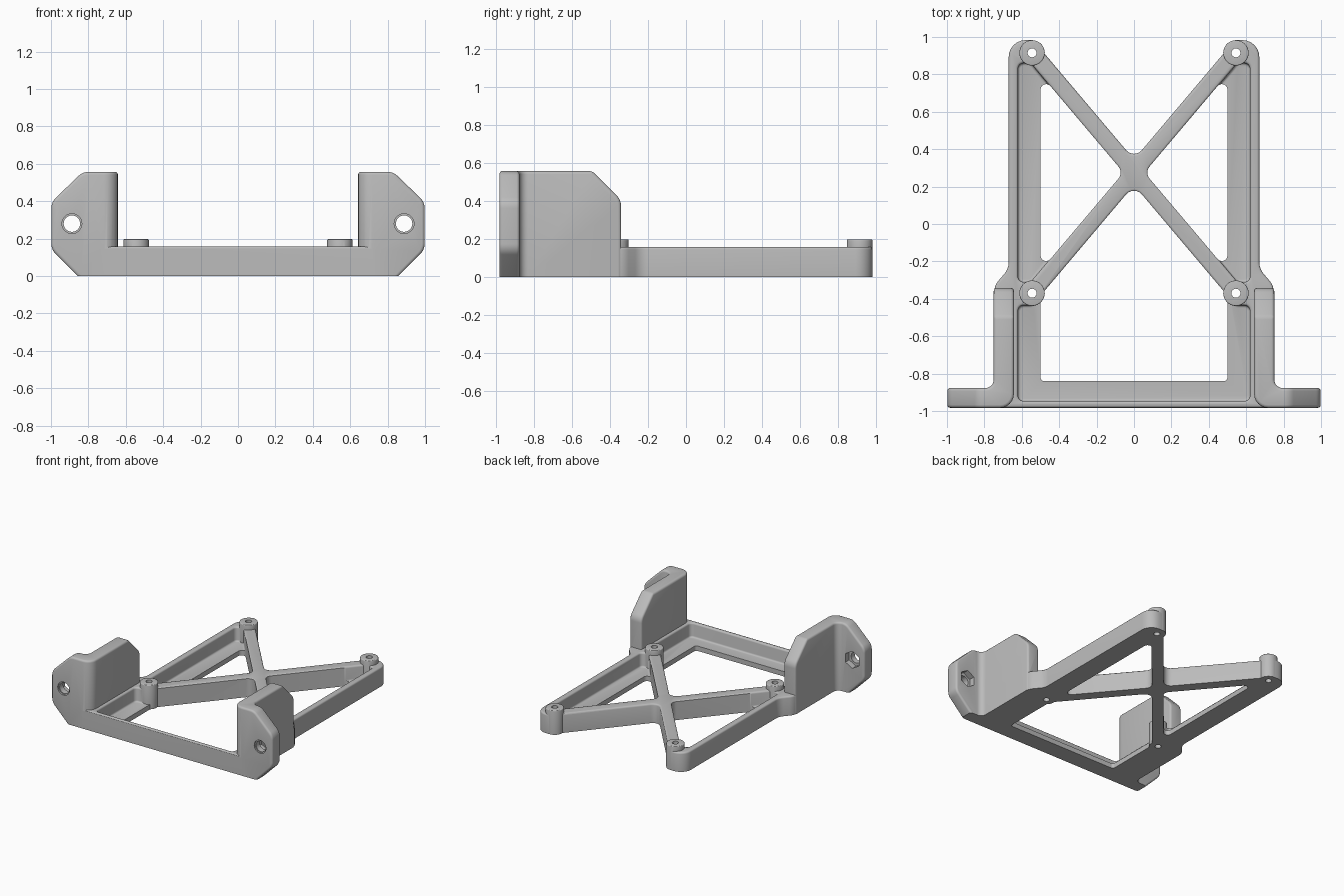
import bpy, bmesh, math
from mathutils import Vector

if "Cube" in bpy.data.objects:
    bpy.data.objects.remove(bpy.data.objects["Cube"], do_unlink=True)


def rounded(points, steps=6):
    """Turn (u, v[, radius]) corners into an outline with arcs."""
    out = []
    for i, p in enumerate(points):
        c = Vector(p[:2])
        if len(p) < 3:
            out.append(c)
            continue
        r = p[2]
        a = (Vector(points[i - 1][:2]) - c).normalized()
        b = (Vector(points[(i + 1) % len(points)][:2]) - c).normalized()
        half = a.angle(b) / 2
        t = r / math.tan(half)
        mid = c + (a + b).normalized() * r / math.sin(half)
        start = (c + a * t - mid).normalized()
        end = (c + b * t - mid).normalized()
        out += [mid + start.slerp(end, k / steps).normalized() * r
                for k in range(steps + 1)]
    return out


def flip(points, s=-1):
    return [(p[0] * s, *p[1:]) for p in points]


def symmetric(half):
    return half + [p for p in reversed(flip(half)) if p[0] != 0]


def circle(u, v, r, n=32, turn=0.0):
    return [(u + r * math.cos(turn + math.tau * k / n),
             v + r * math.sin(turn + math.tau * k / n)) for k in range(n)]


def prism(name, points, lo, hi, axis="Z"):
    place = {"Z": lambda p, w: (p[0], p[1], w),
             "Y": lambda p, w: (p[0], w, p[1]),
             "X": lambda p, w: (w, p[0], p[1])}[axis]
    outline = rounded(points)
    bm = bmesh.new()
    ends = [[bm.verts.new(place(p, w)) for p in outline] for w in (lo, hi)]
    for ring in ends:
        bm.faces.new(ring)
    n = len(outline)
    for i in range(n):
        j = (i + 1) % n
        bm.faces.new((ends[0][i], ends[0][j], ends[1][j], ends[1][i]))
    bmesh.ops.recalc_face_normals(bm, faces=bm.faces)
    mesh = bpy.data.meshes.new(name)
    bm.to_mesh(mesh)
    bm.free()
    obj = bpy.data.objects.new(name, mesh)
    bpy.context.collection.objects.link(obj)
    return obj


def apply(obj, mod):
    bpy.context.view_layer.objects.active = obj
    bpy.ops.object.modifier_apply(modifier=mod.name)


def combine(obj, other, operation="DIFFERENCE"):
    mod = obj.modifiers.new("combine", "BOOLEAN")
    mod.operation, mod.solver, mod.object = operation, "EXACT", other
    apply(obj, mod)
    bpy.data.objects.remove(other, do_unlink=True)


def soften(obj, width=0.013):
    mod = obj.modifiers.new("soften", "BEVEL")
    mod.width, mod.segments = width, 3
    mod.limit_method, mod.angle_limit = "ANGLE", math.radians(30)
    mod.use_clamp_overlap = False
    apply(obj, mod)


RAIL, FLOOR, TOP, FRONT = 0.157, 0.04, 0.557, -0.983

# Tray with side rails and crossed braces
frame = prism("mount_frame", symmetric([
    (0, 0.345, 0.055), (0.539, 0.983), (0.67, 0.983, 0.09),
    (0.67, -0.24, 0.1), (0.748, -0.33, 0.1), (0.748, FRONT)]), -0.1, RAIL)
side_pocket = [(0.059, 0.275, 0.05), (0.553, 0.86, 0.03), (0.62, 0.86, 0.03),
               (0.62, -0.31, 0.03), (0.553, -0.31, 0.03)]
front_pocket = symmetric([(0, 0.205, 0.055), (0.541, -0.435, 0.04),
                          (0.62, -0.435, 0.03), (0.62, -0.947, 0.03)])
for pocket in (side_pocket, flip(side_pocket), front_pocket):
    combine(frame, prism("pocket", pocket, FLOOR, 1))
soften(frame)

# Openings through the tray floor
side_window = [(0.056, 0.275, 0.05), (0.5, 0.8, 0.03), (0.5, -0.25, 0.03)]
front_window = symmetric([(0, 0.208, 0.055), (0.5, -0.3835, 0.03),
                          (0.5, -0.84, 0.02)])
for window in (side_window, flip(side_window), front_window):
    combine(frame, prism("window", window, -1, 1))

# Upright corner brackets with mounting ears
for s in (1, -1):
    plan = [(0.642, FRONT, 0.075), (1.1, FRONT), (1.1, -0.877),
            (0.75, -0.877, 0.045), (0.75, -0.2), (0.642, -0.2)]
    bracket = prism("bracket", flip(plan, s), -0.1, 0.7)
    ear = [(0.5, TOP), (0.83, TOP, 0.08), (0.998, 0.395, 0.08),
           (0.998, 0.14, 0.08), (0.808, -0.05), (0.5, -0.05)]
    combine(bracket, prism("ear_profile", flip(ear, s), -2, 2, "Y"), "INTERSECT")
    wall = [(-1.2, 0.8), (-1.2, -0.2), (-0.342, -0.2), (-0.342, 0.405, 0.08),
            (-0.497, 0.56, 0.08), (-0.737, 0.8)]
    combine(bracket, prism("wall_profile", wall, -2, 2, "X"), "INTERSECT")
    soften(bracket, 0.016)
    combine(frame, bracket, "UNION")
    # Bolt hole, countersink and nut pocket
    combine(frame, prism("bolt", circle(s * 0.888, 0.28, 0.044), -1.2, -0.7, "Y"))
    combine(frame, prism("rim", circle(s * 0.888, 0.28, 0.053), -1.2, -0.972, "Y"))
    combine(frame, prism("nut", circle(s * 0.888, 0.28, 0.07, 6, math.pi / 6),
                         -0.925, -0.7, "Y"))

# Screw bosses at the brace ends
for x in (0.545, -0.545):
    for y in (0.915, -0.37):
        boss = prism("boss", circle(x, y, 0.068), -0.1, 0.197)
        soften(boss, 0.006)
        combine(frame, boss, "UNION")
        combine(frame, prism("screw", circle(x, y, 0.024, 20), -1, 1))

# Flat underside
combine(frame, prism("ground_cut", [(-2, -2), (2, -2), (2, 2), (-2, 2)], -1, 0))

# Plain grey finish
grey = bpy.data.materials.new("plain_grey")
grey.use_nodes = True
colour = (0.5, 0.5, 0.5, 1)
grey.diffuse_color = colour
grey.node_tree.nodes["Principled BSDF"].inputs["Base Color"].default_value = colour
frame.data.materials.clear()
frame.data.materials.append(grey)
for face in frame.data.polygons:
    face.material_index = 0

bpy.ops.object.select_all(action="DESELECT")
frame.select_set(True)
bpy.context.view_layer.objects.active = frame
bpy.ops.object.shade_smooth_by_angle(angle=math.radians(35))
